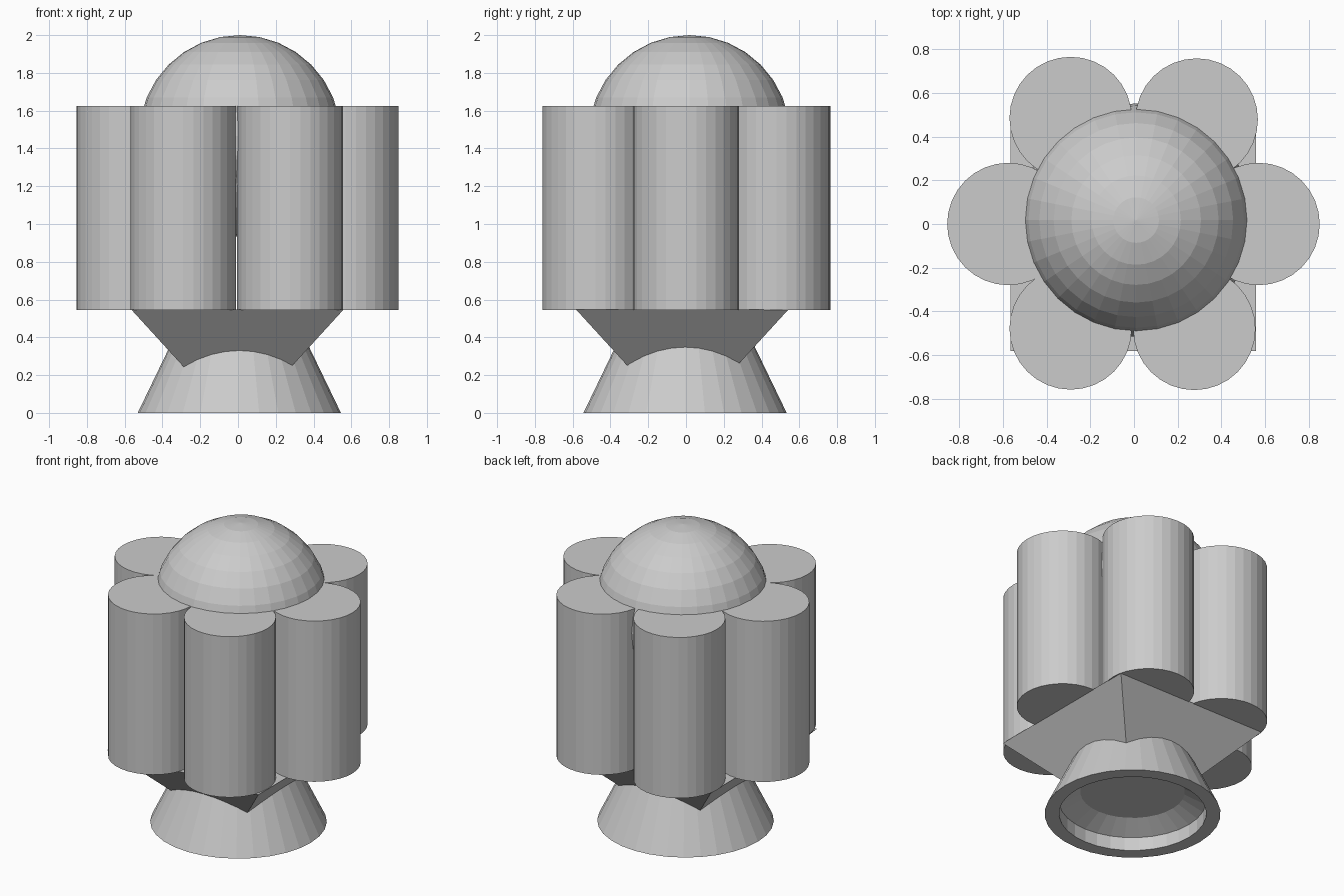
import bpy, bmesh, math
from mathutils import Matrix

if "Cube" in bpy.data.objects:
    bpy.data.objects.remove(bpy.data.objects["Cube"])

grey = bpy.data.materials.new("plain grey")
grey.diffuse_color = (0.6, 0.6, 0.6, 1)
grey.use_nodes = True
grey.node_tree.nodes["Principled BSDF"].inputs["Base Color"].default_value = grey.diffuse_color


def finish(name, bm, loc):
    bmesh.ops.recalc_face_normals(bm, faces=bm.faces)
    mesh = bpy.data.meshes.new(name)
    bm.to_mesh(mesh)
    bm.free()
    mesh.materials.append(grey)
    obj = bpy.data.objects.new(name, mesh)
    obj.location = loc
    bpy.context.collection.objects.link(obj)
    return obj


def frustum(name, loc, r_low, r_high, depth, sides, turn=0.0):
    bm = bmesh.new()
    bmesh.ops.create_cone(bm, cap_ends=True, segments=sides, radius1=r_low,
                          radius2=r_high, depth=depth,
                          matrix=Matrix.Rotation(turn, 4, 'Z'))
    return finish(name, bm, loc)


def lathe(name, loc, profile, sides):
    # closed outline turned around z; flat caps close the first and last ring
    bm = bmesh.new()
    rings = [[bm.verts.new((r * math.cos(2 * math.pi * i / sides),
                            r * math.sin(2 * math.pi * i / sides), z))
              for i in range(sides)] for r, z in profile]
    for a, b in zip(rings, rings[1:]):
        for i in range(sides):
            j = (i + 1) % sides
            bm.faces.new((a[i], a[j], b[j], b[i]))
    bm.faces.new(rings[0])
    bm.faces.new(rings[-1])
    return finish(name, bm, loc)


# Ring of six upright tanks
Z_LOW, Z_HIGH, R = 0.545, 1.625, 0.28
tanks = [(0.57, 0.0), (0.287, 0.478), (-0.29, 0.485),
         (-0.575, 0.0), (-0.29, -0.478), (0.276, -0.48)]
for n, (x, y) in enumerate(tanks):
    frustum(f"tank_{n + 1}", (x, y, (Z_LOW + Z_HIGH) / 2), R, R, Z_HIGH - Z_LOW, 32)

# Ball whose upper part forms the dome
bm = bmesh.new()
bmesh.ops.create_uvsphere(bm, u_segments=32, v_segments=16, radius=0.534)
finish("dome_ball", bm, (0.01, 0.018, 1.466))

# Square tapered base under the tanks
top_half, low_half, z_top, z_bot = 0.562, 0.222, 0.547, 0.175
s = math.sqrt(2)
frustum("tapered_base", (-0.003, -0.02, (z_top + z_bot) / 2),
        low_half * s, top_half * s, z_top - z_bot, 4, math.pi / 4)

# Flared nozzle with a stepped hollow underneath
lathe("nozzle", (0.007, -0.005, 0),
      [(0.32, 0.155), (0.45, 0.09), (0.45, 0.0), (0.538, 0.0), (0.345, 0.40)], 32)
